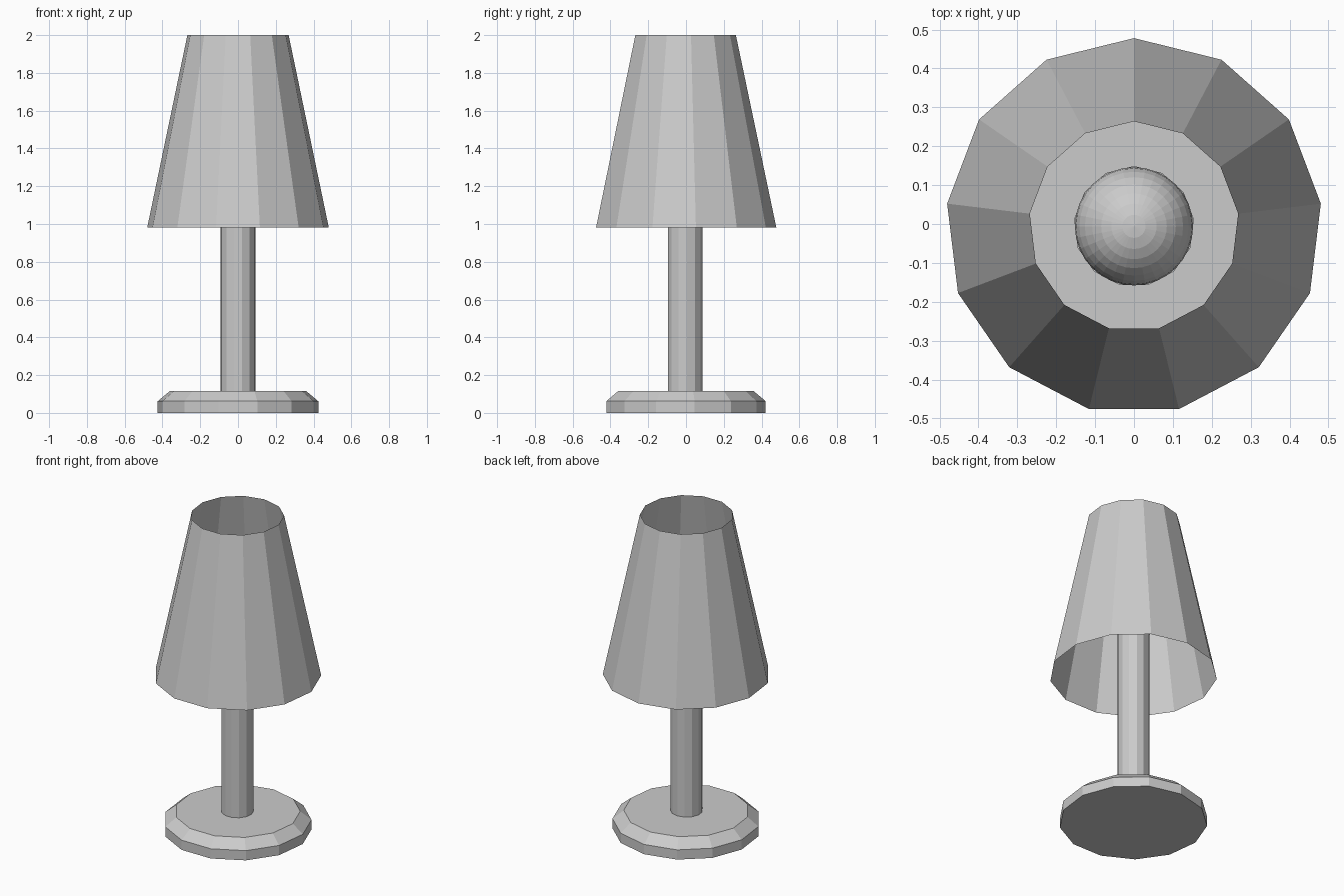
import bpy, bmesh, math

if "Cube" in bpy.data.objects:
    bpy.data.objects.remove(bpy.data.objects["Cube"])

SIDES = 13
Y0 = -0.006  # odd-sided rings sit slightly off so the bounds are centred


def lathe(name, profile, cap_start=False, cap_end=False):
    """Sweep (radius, z) points into a faceted 13-sided shell."""
    bm = bmesh.new()
    rings = []
    for r, z in profile:
        ring = []
        for i in range(SIDES):
            a = math.pi / 2 + 2 * math.pi * i / SIDES
            ring.append(bm.verts.new((r * math.cos(a), Y0 + r * math.sin(a), z)))
        rings.append(ring)
    for lo, hi in zip(rings, rings[1:]):
        for i in range(SIDES):
            j = (i + 1) % SIDES
            bm.faces.new((lo[i], lo[j], hi[j], hi[i]))
    if cap_start:
        bm.faces.new(rings[0][::-1])
    if cap_end:
        bm.faces.new(rings[-1])
    mesh = bpy.data.meshes.new(name)
    bm.to_mesh(mesh)
    bm.free()
    obj = bpy.data.objects.new(name, mesh)
    bpy.context.collection.objects.link(obj)
    return obj


# Bevelled foot
lathe("base", [(0.428, 0), (0.428, 0.062), (0.363, 0.116)], True, True)

# Stem flaring into the bulb socket
lathe("stem_and_socket",
      [(0.093, 0.11), (0.093, 1.27), (0.155, 1.33), (0.155, 1.42)], True, True)

# Open thin shade
lathe("shade", [(0.484, 0.982), (0.27, 2.0)])

# Bulb
bpy.ops.mesh.primitive_uv_sphere_add(segments=32, ring_count=16, radius=0.152,
                                     location=(0, Y0, 1.47))
bpy.context.object.name = "bulb"
